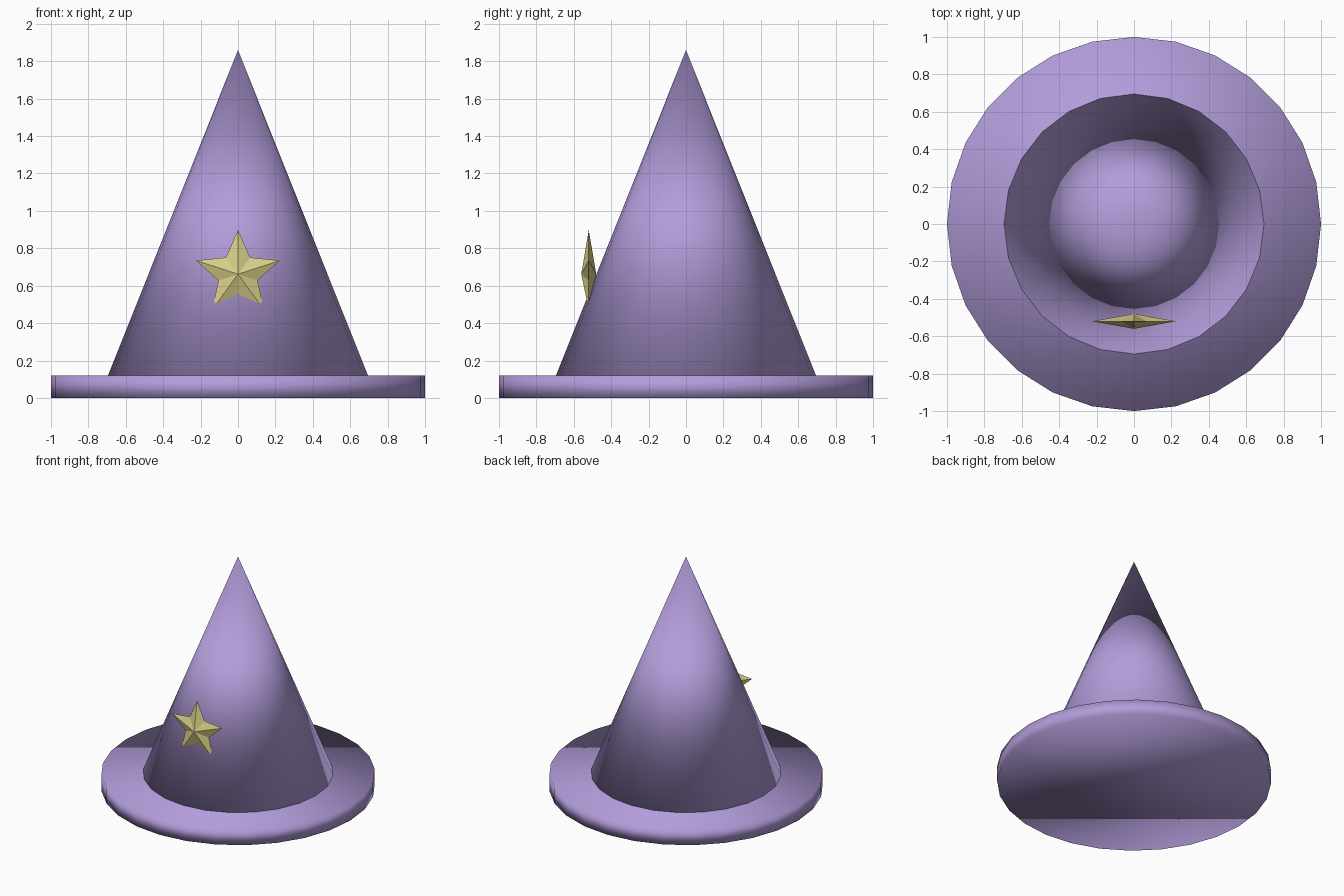
import bpy, bmesh
from math import sin, cos, pi
from mathutils import Matrix

old = bpy.data.objects.get("Cube")
if old:
    bpy.data.objects.remove(old)


def linear(c):
    c /= 255
    return c / 12.92 if c <= 0.04045 else ((c + 0.055) / 1.055) ** 2.4


def material(name, r, g, b):
    mat = bpy.data.materials.new(name)
    colour = (linear(r), linear(g), linear(b), 1)
    mat.diffuse_color = colour
    mat.use_nodes = True
    mat.node_tree.nodes["Principled BSDF"].inputs["Base Color"].default_value = colour
    return mat


def add_object(name, bm, mat, smooth):
    bmesh.ops.recalc_face_normals(bm, faces=bm.faces)
    for face in bm.faces:
        face.smooth = smooth
    mesh = bpy.data.meshes.new(name)
    bm.to_mesh(mesh)
    bm.free()
    mesh.materials.append(mat)
    obj = bpy.data.objects.new(name, mesh)
    bpy.context.collection.objects.link(obj)
    return obj


def add_cone(name, sides, r1, r2, bottom, top, mat):
    bm = bmesh.new()
    bmesh.ops.create_cone(bm, cap_ends=True, segments=sides, radius1=r1, radius2=r2,
                          depth=top - bottom,
                          matrix=Matrix.Translation((0, 0, (top + bottom) / 2)))
    bmesh.ops.remove_doubles(bm, verts=bm.verts, dist=0.0001)
    return add_object(name, bm, mat, True)


purple = material("soft purple", 179, 157, 219)
gold = material("pale gold", 215, 206, 136)

# Brim and pointed crown, softly shaded all over
add_cone("brim", 28, 1, 1, 0, 0.12, purple)
add_cone("crown", 24, 0.695, 0, 0.12, 1.86, purple)

# Faceted five-pointed star with a raised centre on both sides
bm = bmesh.new()
star_y, star_z = -0.52, 0.662
rim = []
for i in range(10):
    r = 0.11 if i % 2 else 0.236
    a = i * pi / 5
    rim.append(bm.verts.new((r * sin(a), star_y, star_z + r * cos(a))))
for side in (-1, 1):
    peak = bm.verts.new((0, star_y + side * 0.04, star_z))
    for i in range(10):
        bm.faces.new((rim[i], rim[(i + 1) % 10], peak))
add_object("star", bm, gold, False)
